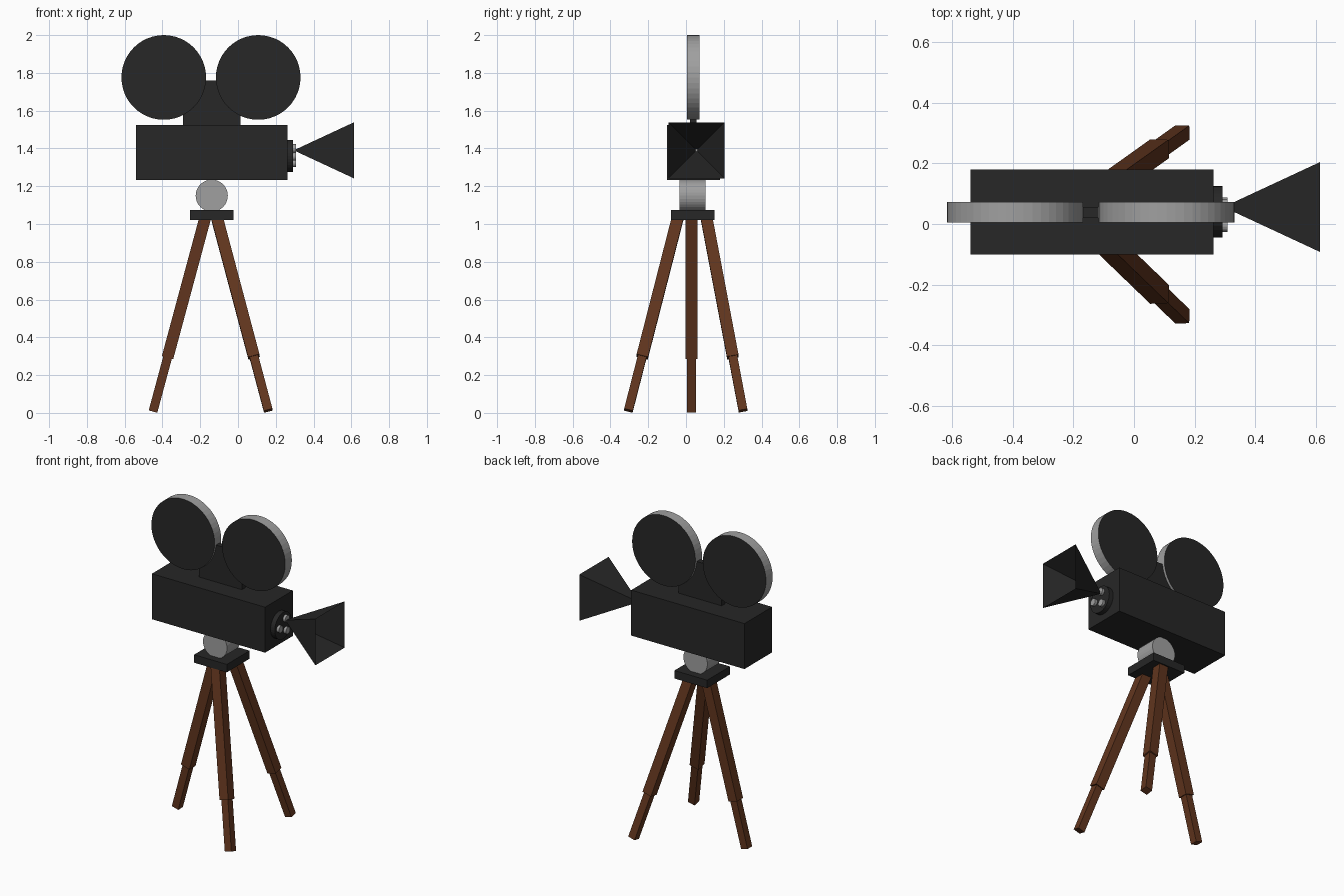
import bpy, math
from mathutils import Vector

if "Cube" in bpy.data.objects:
    bpy.data.objects.remove(bpy.data.objects["Cube"])


def material(name, rgb):
    m = bpy.data.materials.new(name)
    m.diffuse_color = (*rgb, 1)
    m.use_nodes = True
    m.node_tree.nodes["Principled BSDF"].inputs["Base Color"].default_value = m.diffuse_color
    return m


BLACK = material("black_paint", (0.02, 0.02, 0.02))
WOOD = material("brown_wood", (0.12, 0.036, 0.013))
METAL = material("grey_metal", (0.35, 0.35, 0.35))


def finish(ob, name, *mats):
    ob.name = name
    for m in mats:
        ob.data.materials.append(m)
    return ob


def box(name, lo, hi, mat):
    lo, hi = Vector(lo), Vector(hi)
    bpy.ops.mesh.primitive_cube_add(size=1, location=(lo + hi) / 2)
    ob = bpy.context.object
    for v in ob.data.vertices:
        v.co = Vector(a * b for a, b in zip(v.co, hi - lo))
    return finish(ob, name, mat)


def rod(name, a, b, r, sides, *mats):
    """Cylinder running from a to b; a second material goes on the end caps."""
    a, b = Vector(a), Vector(b)
    bpy.ops.mesh.primitive_cylinder_add(vertices=sides, radius=r, depth=(b - a).length,
                                        location=(a + b) / 2)
    ob = bpy.context.object
    ob.rotation_mode = 'QUATERNION'
    ob.rotation_quaternion = Vector((0, 0, 1)).rotation_difference(b - a)
    if len(mats) > 1:
        for p in ob.data.polygons:
            p.material_index = int(len(p.vertices) > 4)
    return finish(ob, name, *mats)


def beam(name, a, b, width, mat):
    """Square bar from a to b, tilted without twist."""
    a, b = Vector(a), Vector(b)
    bpy.ops.mesh.primitive_cube_add(size=1, location=(a + b) / 2)
    ob = bpy.context.object
    for v in ob.data.vertices:
        v.co = (v.co.x * width, v.co.y * width, v.co.z * (b - a).length)
    ob.rotation_mode = 'QUATERNION'
    ob.rotation_quaternion = Vector((0, 0, 1)).rotation_difference(b - a)
    return finish(ob, name, mat)


# Camera body and the bracket carrying the film reels
box("camera_body", (-0.54, -0.10, 1.232), (0.262, 0.18, 1.523), BLACK)
box("reel_bracket", (-0.292, 0.02, 1.51), (0.014, 0.056, 1.76), BLACK)

# Film reels: grey rims, black faces
for name, x in (("rear_reel", -0.393), ("front_reel", 0.107)):
    rod(name, (x, 0.005, 1.776), (x, 0.072, 1.776), 0.224, 48, METAL, BLACK)

# Lens turret with three lenses
ty, tz = 0.04, 1.36
rod("lens_turret", (0.25, ty, tz), (0.292, ty, tz), 0.085, 32, BLACK)
for i in range(3):
    a = math.radians(64 + 120 * i)
    y, z = ty + 0.045 * math.cos(a), tz + 0.045 * math.sin(a)
    rod(f"lens_{i + 1}", (0.285, y, z), (0.308, y, z), 0.022, 24, METAL)

# Open pyramid lens hood
hy, hz, h = 0.056, 1.39, 0.148
verts = [(0.295, hy, hz)] + [(0.613, hy + sy * h, hz + sz * h)
                             for sy, sz in ((-1, -1), (1, -1), (1, 1), (-1, 1))]
mesh = bpy.data.meshes.new("lens_hood")
mesh.from_pydata(verts, [], [(0, i + 1, (i + 3) % 4 + 1) for i in range(4)])
hood = bpy.data.objects.new("lens_hood", mesh)
bpy.context.collection.objects.link(hood)
finish(hood, "lens_hood", BLACK)

# Tripod head: pivot drum and plate
rod("pivot_drum", (-0.139, -0.034, 1.15), (-0.139, 0.103, 1.15), 0.085, 32, METAL)
box("tripod_plate", (-0.255, -0.08, 1.022), (-0.023, 0.15, 1.073), BLACK)

# Tripod legs: thick upper section, thinner lower section
legs = {
    "rear_leg": ((-0.173, 0.029, 1.035), (-0.45, 0.029, 0.007)),
    "right_leg": ((-0.112, -0.043, 1.035), (0.16, -0.305, 0.012)),
    "left_leg": ((-0.112, 0.108, 1.035), (0.16, 0.302, 0.012)),
}
for name, (top, foot) in legs.items():
    top, foot = Vector(top), Vector(foot)
    knee = top.lerp(foot, 0.722)
    beam(name + "_upper", knee, top, 0.062, WOOD)
    beam(name + "_lower", foot, knee.lerp(top, 0.05), 0.047, WOOD)
